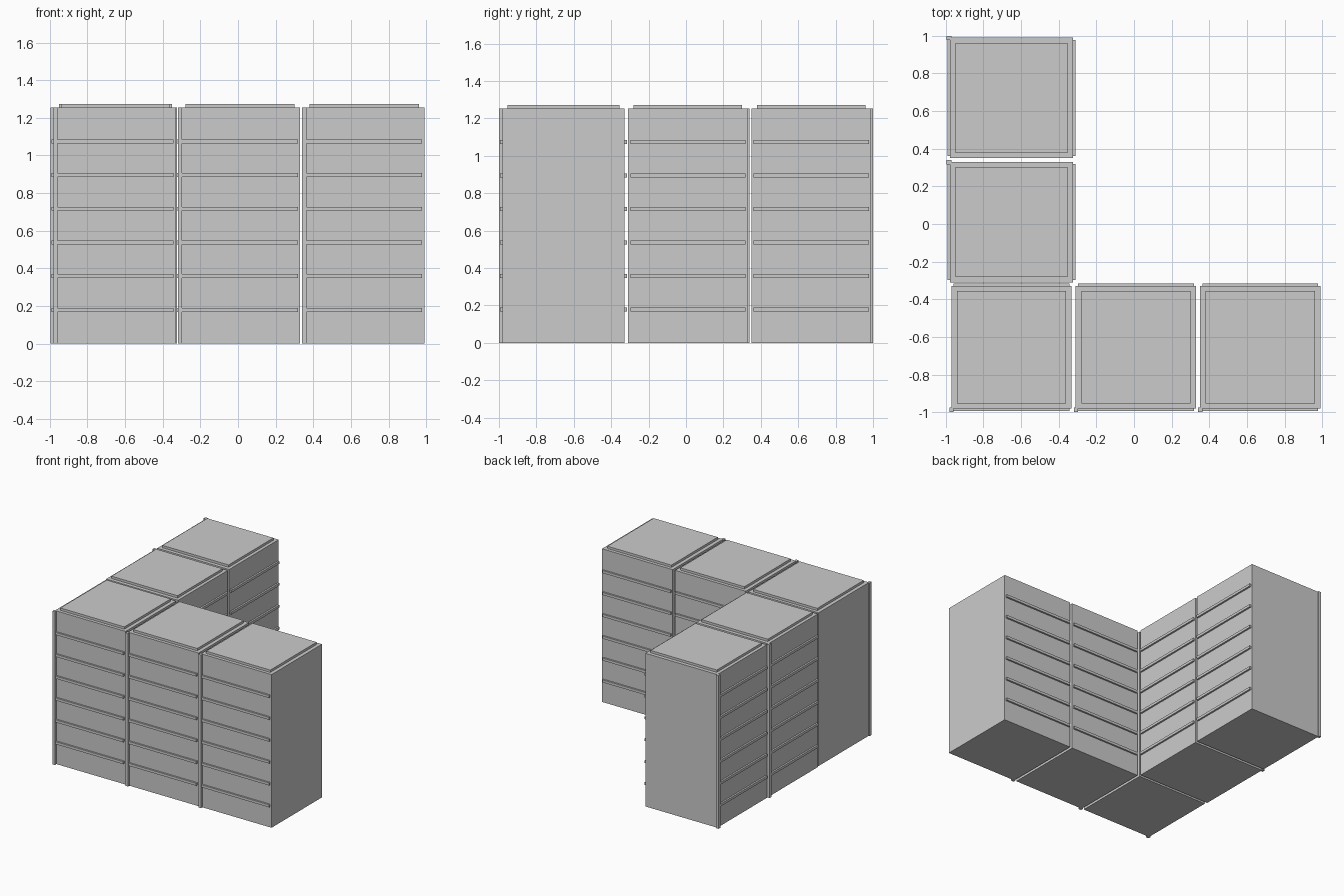
import bpy
from math import pi
from mathutils import Matrix, Vector

cube = bpy.data.objects.get("Cube")
if cube:
    bpy.data.objects.remove(cube, do_unlink=True)

# One flat concrete colour
grey = (0.6, 0.6, 0.6, 1)
concrete = bpy.data.materials.new("light grey concrete")
concrete.use_nodes = True
concrete.diffuse_color = grey
concrete.node_tree.nodes["Principled BSDF"].inputs["Base Color"].default_value = grey

HALF_W, HALF_D, HEIGHT = 0.32, 0.326, 1.254
FLOORS, FLOOR_H = 7, 0.179


def box(name, low, high, placement):
    """Box between two corners, given in the block's own frame."""
    low, high = Vector(low), Vector(high)
    bpy.ops.mesh.primitive_cube_add(size=1)
    ob = bpy.context.object
    ob.name = name
    ob.data.transform(placement @ Matrix.Translation((low + high) / 2)
                      @ Matrix.Diagonal((high - low).to_4d()))
    ob.data.materials.append(concrete)


def block(name, x, y, turn):
    """Seven-storey block with ledges front and back and a corner post."""
    place = Matrix.Translation((x, y, 0)) @ Matrix.Rotation(turn, 4, "Z")
    box(name + "_body", (-HALF_W, -HALF_D, 0), (HALF_W, HALF_D, HEIGHT), place)
    box(name + "_roof_slab", (-0.29, -0.3, HEIGHT), (0.29, 0.3, 1.273), place)
    box(name + "_corner_post", (-0.33, -0.345, 0), (-0.307, -0.32, HEIGHT), place)
    for i in range(1, FLOORS):
        z = i * FLOOR_H
        for side, y0, y1 in (("front", -0.34, -HALF_D), ("back", HALF_D, 0.34)):
            box(f"{name}_{side}_ledge_{i}",
                (-0.308, y0, z - 0.01), (0.308, y1, z + 0.011), place)


# Front wing of three blocks, then side wing of two turned to face -x
for i, x in enumerate((-0.651, 0.01, 0.671)):
    block(f"front_wing_{i + 1}", x, -0.655, 0)
for i, y in enumerate((0.01, 0.67)):
    block(f"side_wing_{i + 1}", -0.651, y, -pi / 2)
